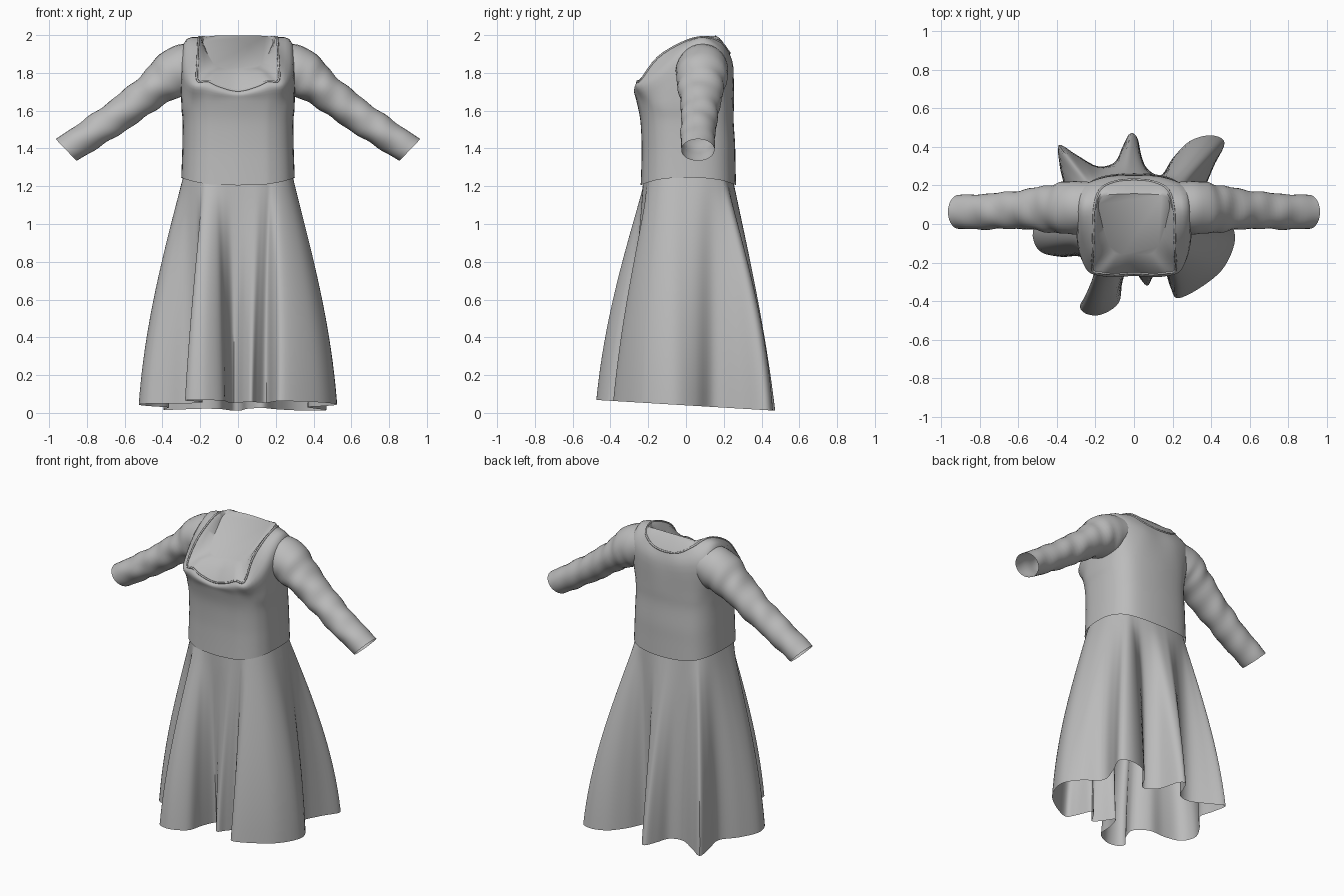
import bpy, bmesh, math
from mathutils import Vector

default_cube = bpy.data.objects.get("Cube")
if default_cube:
    bpy.data.objects.remove(default_cube, do_unlink=True)

cloth = bpy.data.materials.new("grey_cloth")
cloth.use_nodes = True
GREY = (0.5, 0.5, 0.5, 1)
cloth.diffuse_color = GREY
cloth.node_tree.nodes["Principled BSDF"].inputs["Base Color"].default_value = GREY


def spline(points, steps, closed=True):
    """Smooth curve through the given points."""
    points = [Vector(p) for p in points]
    count = len(points)

    def pick(i):
        return points[i % count] if closed else points[max(0, min(count - 1, i))]

    result = []
    for i in range(count if closed else count - 1):
        a, b, c, d = (pick(i + k) for k in (-1, 0, 1, 2))
        for s in range(steps):
            t = s / steps
            result.append(b + (c - a) * t / 2
                          + (a - 2.5 * b + 2 * c - d / 2) * t ** 2
                          + (1.5 * (b - c) + (d - a) / 2) * t ** 3)
    if not closed:
        result.append(points[-1])
    return result


def mirrored(half):
    """Close a half loop that runs from the front centre to the back centre."""
    return half + [(-x, y, z) for x, y, z in half[-2:0:-1]]


def loft(name, rings, cap_end=False):
    """Skin a list of equally sized closed rings."""
    bm = bmesh.new()
    loops = [[bm.verts.new(p) for p in ring] for ring in rings]
    for low, high in zip(loops, loops[1:]):
        for i in range(len(low)):
            j = (i + 1) % len(low)
            bm.faces.new((low[i], low[j], high[j], high[i]))
    if cap_end:
        bm.faces.new(loops[-1])
    mesh = bpy.data.meshes.new(name)
    bm.to_mesh(mesh)
    bm.free()
    return finish(bpy.data.objects.new(name, mesh))


def finish(obj):
    bpy.context.collection.objects.link(obj)
    obj.data.materials.append(cloth)
    bpy.ops.object.select_all(action='DESELECT')
    obj.select_set(True)
    bpy.context.view_layer.objects.active = obj
    if obj.type == 'MESH':
        bpy.ops.object.shade_smooth_by_angle(angle=math.radians(50))
    return obj


def body_point(angle, half_width, front, back, z):
    """Point on a rounded-box section; angle runs from the front to the side."""
    s, c = math.sin(angle), math.cos(angle)
    x = half_width * math.copysign(abs(s) ** 0.7, s)
    y = -math.copysign(abs(c) ** 0.7, c) * (back - front) / 2 + (back + front) / 2
    return (x, y, z)


# Neckline and shoulder loops
neckline = mirrored([(0, -.255, 1.705), (.1, -.26, 1.73), (.16, -.255, 1.758),
                     (.215, -.24, 1.76), (.213, -.15, 1.88), (.21, -.02, 1.96),
                     (.205, .09, 1.99), (.175, .18, 1.965), (.1, .22, 1.92), (0, .23, 1.905)])
shoulder = mirrored([(0, -.27, 1.685), (.1, -.275, 1.7), (.17, -.27, 1.72),
                     (.24, -.245, 1.73), (.28, -.15, 1.79), (.29, -.03, 1.9),
                     (.29, .09, 1.95), (.275, .19, 1.88), (.14, .245, 1.84), (0, .25, 1.82)])

# Bodice: rounded torso rising to the neckline
angles = [math.radians(a) for a in (0, 18, 30, 45, 60, 78, 98, 125, 152, 180)]
sections = [(.3, -.24, .265, 1.225), (.297, -.236, .262, 1.32), (.294, -.235, .26, 1.42),
            (.293, -.242, .252, 1.55), (.3, -.262, .254, 1.65)]
rings = []
for width, front, back, z in sections:
    ring = []
    for a in angles:
        dip = .02 * math.cos(2 * a) if z < 1.3 else 0
        ring.append(body_point(a, width, front, back, z - dip))
    rings.append(mirrored(ring))
rings += [shoulder, neckline]
columns = [spline(column, 4, closed=False) for column in zip(*rings)]
loft("bodice", [spline(ring, 4) for ring in zip(*columns)])

# Inner yoke ending in a sloping flat cap at the neck
neck_plan = [(0, -.16), (.05, -.16), (.09, -.155), (.12, -.13), (.15, -.06),
             (.172, .03), (.185, .1), (.16, .145), (.08, .155), (0, .157)]
neck = mirrored([(x, y, 1.82 + (y + .16) * .565) for x, y in neck_plan])
outer, inner = spline(neckline, 4), spline(neck, 4)
middle = [(a + b) / 2 + Vector((0, 0, .014)) for a, b in zip(outer, inner)]
loft("neck_yoke", [outer, middle, inner], cap_end=True)

# Raised trim along the neckline
curve = bpy.data.curves.new("neckline_trim", 'CURVE')
curve.dimensions = '3D'
curve.bevel_depth = .006
curve.bevel_resolution = 1
trim = curve.splines.new('POLY')
trim.points.add(len(outer) - 1)
for point, position in zip(trim.points, outer):
    point.co = (*position, 1)
trim.use_cyclic_u = True
finish(bpy.data.objects.new("neckline_trim", curve))

# Skirt: folded hem outline, with folds that fade out towards the waist
hem = [(.525, -.07), (.47, -.22), (.36, -.32), (.23, -.385), (.19, -.33), (.15, -.22),
       (.1, -.27), (.07, -.32), (.03, -.28), (-.02, -.2), (-.06, -.3), (-.08, -.41),
       (-.17, -.47), (-.25, -.465), (-.28, -.42), (-.22, -.34), (-.19, -.24), (-.27, -.17),
       (-.38, -.17), (-.49, -.14), (-.525, -.04), (-.46, .08), (-.37, .18), (-.385, .3),
       (-.39, .41), (-.3, .36), (-.19, .3), (-.1, .32), (-.06, .4), (-.02, .47),
       (.02, .44), (.05, .3), (.13, .24), (.2, .34), (.29, .43), (.4, .46),
       (.47, .42), (.41, .29), (.37, .15), (.47, .05)]
outline = spline([(x, y, 0) for x, y in hem], 5)
count, reach = len(outline), 9
soft = []
for i in range(count):
    near = [outline[(i + k) % count] for k in range(-reach, reach + 1)]
    soft.append(sum(near, Vector()) / len(near))
waist = []
for p in soft:
    a = math.atan2(p.x, -p.y)
    waist.append(Vector(body_point(a, .288, -.228, .25, 1.245 - .015 * math.cos(2 * a))))
levels = 16
skirt_rings = []
for level in range(levels + 1):
    t = level / levels
    ring = []
    for top, low, calm in zip(waist, outline, soft):
        # The sides bell out more than the front and back
        bell = min(.85, .5 + .8 * abs(low.x))
        spread = bell * math.sin(t * math.pi / 2) + (1 - bell) * t
        p = top.lerp(calm, spread) + (low - calm) * t ** 1.1
        hem_z = .04 - .06 * low.y
        p.z = top.z + (hem_z - top.z) * t
        ring.append(p)
    skirt_rings.append(ring)
loft("skirt", skirt_rings[::-1])

# Sleeves: tapered wrinkled tubes, open at a slanted cuff
sleeve_path = [(.2, .09, 1.85), (.32, .085, 1.803), (.44, .08, 1.72),
               (.59, .075, 1.605), (.75, .065, 1.495), (.91, .063, 1.392)]
sleeve_size = [(.115, .125, 0), (.135, .138, 0), (.1, .122, 0),
               (.09, .1, 0), (.084, .093, 0), (.08, .088, 0)]
centres = spline(sleeve_path, 8, closed=False)
sizes = spline(sleeve_size, 8, closed=False)
cuff_slant = Vector((.69, 0, .72))
sides = 28
last = len(centres) - 1
for side, name in ((1, "left_sleeve"), (-1, "right_sleeve")):
    rings = []
    for i, (centre, size) in enumerate(zip(centres, sizes)):
        along = (centres[min(i + 1, last)] - centres[max(i - 1, 0)]).normalized()
        across = Vector((0, 1, 0))
        up = across.cross(along)
        if up.z < 0:
            up = -up
        up = up.lerp(cuff_slant, (i / last) ** 4)
        fade = min(1, i / 16) * min(1, (last - i) / 5)
        ring = []
        for k in range(sides):
            a = math.tau * k / sides
            crease = 1 + fade * (.025 * math.sin(i * 1.2 + 2 * math.sin(a))
                                 + .025 * math.sin(i * .7 + 3 * a))
            p = centre + (up * math.sin(a) * size.x + across * math.cos(a) * size.y) * crease
            ring.append((p.x * side, p.y, p.z))
        rings.append(ring if side > 0 else ring[::-1])
    loft(name, rings)
